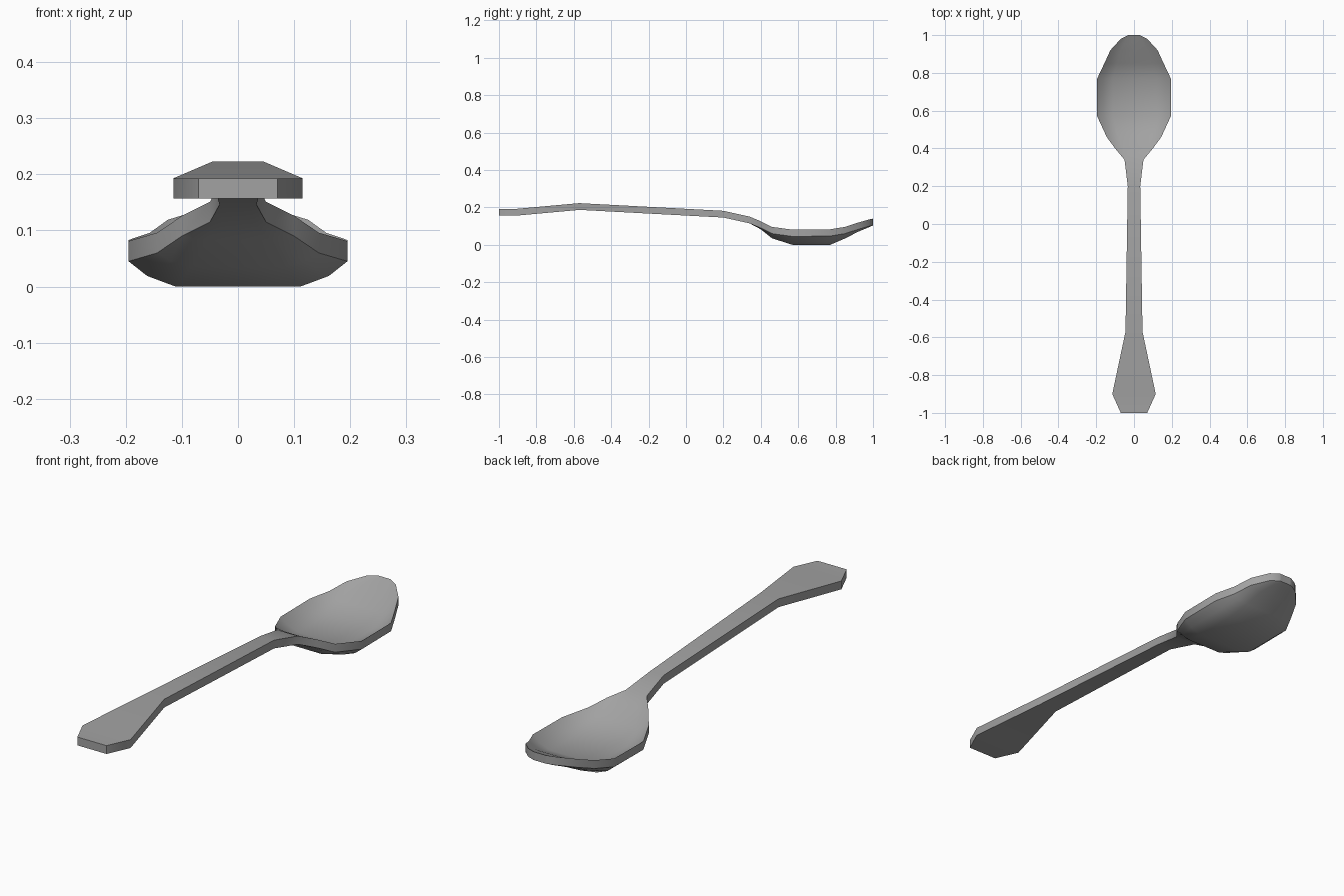
import bpy
import bmesh
import math

if "Cube" in bpy.data.objects:
    bpy.data.objects.remove(bpy.data.objects["Cube"], do_unlink=True)

THICKNESS = 0.036

# Stations along the spoon: y, half width, underside height at centre and at edge
STATIONS = [
    (-1.0, 0.07, 0.157, 0.157),
    (-0.9, 0.115, 0.157, 0.157),
    (-0.57, 0.045, 0.187, 0.187),
    (0.2, 0.033, 0.146, 0.146),
    (0.34, 0.05, 0.115, 0.115),
    (0.4, 0.1, 0.083, 0.09),
    (0.46, 0.144, 0.035, 0.06),
    (0.57, 0.195, 0.0, 0.045),
    (0.77, 0.195, 0.0, 0.047),
    (0.85, 0.157, 0.034, 0.06),
    (0.92, 0.125, 0.07, 0.083),
    (0.98, 0.07, 0.095, 0.1),
    (1.0, 0.03, 0.104, 0.104),
]

# Cross-section: position across the width, share of the rise to the rim
SECTION = [(-1, 1), (-0.83, 0.42), (-0.57, 0), (0, 0), (0.57, 0), (0.83, 0.42), (1, 1)]

metal = bpy.data.materials.new("grey_metal")
metal.use_nodes = True
colour = (0.36, 0.36, 0.36, 1)
metal.diffuse_color = colour
metal.node_tree.nodes["Principled BSDF"].inputs["Base Color"].default_value = colour

# Underside sheet lofted through the stations
bm = bmesh.new()
rows = [
    [bm.verts.new((u * half, y, mid + rise * (rim - mid))) for u, rise in SECTION]
    for y, half, mid, rim in STATIONS
]
for a, b in zip(rows, rows[1:]):
    for i in range(len(SECTION) - 1):
        bm.faces.new((a[i], a[i + 1], b[i + 1], b[i]))

# Raise a copy of the sheet to give the spoon its thickness
result = bmesh.ops.extrude_face_region(bm, geom=bm.faces[:], use_keep_orig=True)
top = [g for g in result["geom"] if isinstance(g, bmesh.types.BMVert)]
bmesh.ops.translate(bm, verts=top, vec=(0, 0, THICKNESS))
bmesh.ops.recalc_face_normals(bm, faces=bm.faces[:])

mesh = bpy.data.meshes.new("spoon")
bm.to_mesh(mesh)
bm.free()
mesh.materials.append(metal)
spoon = bpy.data.objects.new("spoon", mesh)
bpy.context.collection.objects.link(spoon)

# Soft bowl, crisp handle edges
bpy.ops.object.select_all(action="DESELECT")
spoon.select_set(True)
bpy.context.view_layer.objects.active = spoon
bpy.ops.object.shade_smooth_by_angle(angle=math.radians(40))
